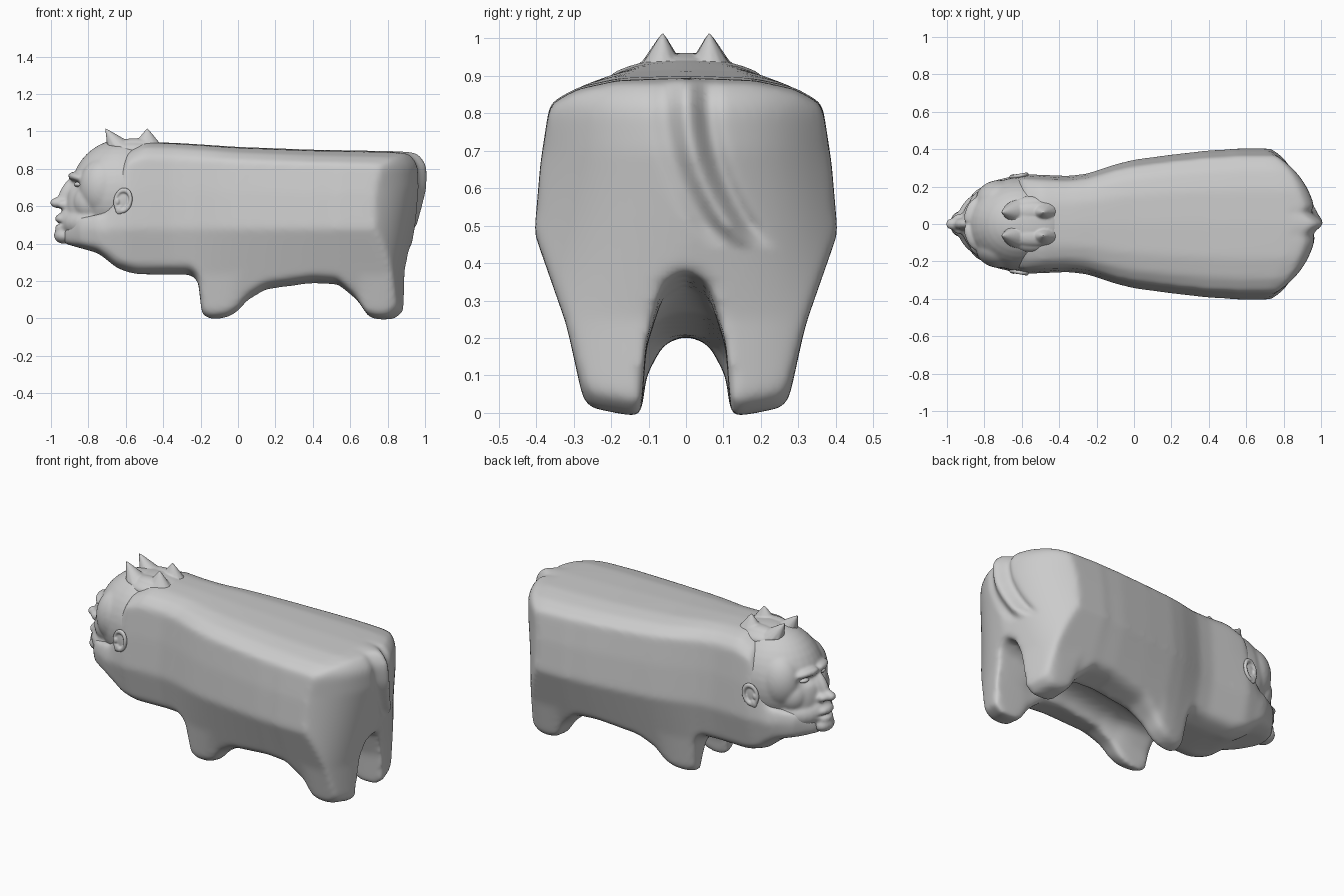
import bpy, bmesh, math
from math import exp, radians

if "Cube" in bpy.data.objects:
    bpy.data.objects.remove(bpy.data.objects["Cube"])

# ---------- helpers ----------
def interp(pairs, x):
    if x <= pairs[0][0]:
        return pairs[0][1]
    for (a, u), (b, v) in zip(pairs, pairs[1:]):
        if x <= b:
            return u + (v - u) * (x - a) / (b - a)
    return pairs[-1][1]

def ball(name, loc, r, rot=(0, 0, 0)):
    bpy.ops.mesh.primitive_uv_sphere_add(segments=32, ring_count=20, radius=1, location=loc, rotation=rot)
    o = bpy.context.object
    o.name, o.scale = name, r
    return o

def cone(name, base, tip, radius):
    bm = bmesh.new()
    ring = [bm.verts.new((base[0] + radius[0] * math.cos(a), base[1] + radius[1] * math.sin(a), base[2]))
            for a in [i * math.pi / 6 for i in range(12)]]
    top = bm.verts.new(tip)
    for i in range(12):
        bm.faces.new((ring[i], ring[(i + 1) % 12], top))
    bm.faces.new(ring[::-1])
    me = bpy.data.meshes.new(name)
    bm.to_mesh(me)
    bm.free()
    o = bpy.data.objects.new(name, me)
    bpy.context.collection.objects.link(o)
    return o

def fuse(parts, name, voxel, steps):
    """join parts, melt them into one skin and relax it"""
    bpy.ops.object.select_all(action='DESELECT')
    for p in parts:
        p.select_set(True)
    bpy.context.view_layer.objects.active = parts[0]
    if len(parts) > 1:
        bpy.ops.object.join()
    o = bpy.context.object
    o.name = name
    bpy.ops.object.transform_apply(location=True, rotation=True, scale=True)
    m = o.modifiers.new("skin", 'REMESH')
    m.mode, m.voxel_size, m.use_smooth_shade = 'VOXEL', voxel, True
    bpy.ops.object.modifier_apply(modifier=m.name)
    m = o.modifiers.new("relax", 'SMOOTH')
    m.factor, m.iterations = 0.5, steps
    bpy.ops.object.modifier_apply(modifier=m.name)
    return o

# ---------- body: cross-sections lofted along x, legs included ----------
WIDTH = [(-.93, .07), (-.85, .18), (-.75, .235), (-.6, .268), (-.35, .258), (-.25, .27), (-.1, .32), (0, .345),
         (.2, .372), (.4, .395), (.6, .405), (1, .405)]
TOP = [(-.93, .50), (-.85, .56), (-.7, .59), (-.6, .90), (-.5, .945), (-.3, .937), (0, .917),
       (.4, .902), (.9, .894), (1, .885)]
LOW = [(-.93, .40), (-.75, .35), (-.65, .265), (-.55, .233), (-.25, .235), (-.21, .19), (-.195, .01),
       (-.15, -.012), (-.06, -.005), (.0, .03), (.05, .09), (.15, .15), (.4, .185), (.55, .175), (.68, .09),
       (.76, .0), (.84, -.014), (.93, -.01), (1, .03)]
ARCH = [(-.93, .40), (-.75, .35), (-.6, .25), (-.2, .205), (.1, .21), (.5, .27), (.7, .34), (1, .385)]

def section(x):
    w, zt, zb, zc = (interp(t, x) for t in (WIDTH, TOP, LOW, ARCH))
    zc = max(zc, zb)
    zm, wi = min(.48, .56 * zt + .44 * zb), min(.12, .5 * w)
    out = lambda z: w * (1 - .285 * (zm - max(z, .11)) / .33)
    zl = zb + min(.05, .3 * (zm - zb))
    half = [(.45 * w, zt - .006), (.72 * w, zt - .03), (.9 * w, zt - .17 * (zt - zm)),
            (.96 * w, zm + .45 * (zt - zm)), (w, zm), (out((zm + zb) / 2), (zm + zb) / 2),
            (out(zl), zl), (.92 * out(zb), zb + .5 * (zl - zb)), (wi, zb),
            (.88 * wi, zb + .5 * (zc - zb)), (.5 * wi, zc - .1 * (zc - zb))]
    return [(0, zt)] + half + [(0, zc)] + [(-y, z) for y, z in reversed(half)]

bm = bmesh.new()
rings = []
for i in range(98):
    x = -.93 + i * 1.93 / 97
    rings.append([bm.verts.new((x, y, z)) for y, z in section(x)])
n = len(rings[0])
for a, b in zip(rings, rings[1:]):
    for j in range(n):
        bm.faces.new((a[j], a[(j + 1) % n], b[(j + 1) % n], b[j]))
caps = [bm.faces.new(rings[0]), bm.faces.new(rings[-1])]
bmesh.ops.triangulate(bm, faces=caps)
bmesh.ops.recalc_face_normals(bm, faces=bm.faces)
me = bpy.data.meshes.new("body")
bm.to_mesh(me)
bm.free()
body = bpy.data.objects.new("body", me)
bpy.context.collection.objects.link(body)
body = fuse([body], "body", .016, 2)

# round the rump in plan and slope it inward towards the hind feet
for v in body.data.vertices:
    if v.co.x > .5:
        y, z = abs(v.co.y), v.co.z
        drop = min(1, max(0, (.7 - z) / .45))
        rise = max(0, z - .79) / .1
        end = .985 - (.2 * y + 3 * y ** 3) * (1 - .5 * drop) - .08 * drop - .06 * rise ** 2
        v.co.x = .5 + (v.co.x - .5) / .5 * (end - .5)
body = fuse([body], "body", .0125, 12)

# tail: a curved ridge on the rump with a groove on each side
for v in body.data.vertices:
    x, y, z = v.co
    if x > .8 and z > .4:
        s = max(0, (.86 - z) / .38)
        d = y - .125 * s ** 2.2
        fade = min(1, max(0, (z - .44) / .06)) * min(1, (x - .8) / .07)
        v.co.x += fade * (.026 * exp(-(d / .03) ** 2)
                          - .02 * exp(-((d - .06) / .026) ** 2) - .012 * exp(-((d + .06) / .03) ** 2))

# ---------- head ----------
P = [ball("cranium", (-.61, 0, .675), (.285, .25, .285)),
     ball("face", (-.78, 0, .59), (.145, .165, .2)),
     ball("jaw", (-.76, 0, .51), (.19, .185, .115)),
     ball("muzzle", (-.87, 0, .515), (.09, .105, .10)),
     ball("chin", (-.93, 0, .443), (.055, .07, .045)),
     ball("upper_lip", (-.945, 0, .532), (.034, .062, .028)),
     ball("lower_lip", (-.945, 0, .483), (.034, .055, .026)),
     ball("nose_bridge", (-.918, 0, .668), (.036, .03, .09), (0, radians(25), 0)),
     ball("nose_tip", (-.958, 0, .618), (.05, .034, .03))]
for s in (1, -1):
    P += [ball("nostril", (-.932, s * .034, .608), (.034, .022, .023)),
          ball("brow", (-.868, s * .07, .757), (.034, .075, .026), (radians(-6 * s), 0, radians(-22 * s))),
          ball("cheek", (-.79, s * .105, .62), (.09, .08, .10)),
          ball("temple", (-.72, s * .12, .70), (.13, .115, .16))]
head = fuse(P, "head", .008, 14)

# press in the eye sockets and the mouth line
for v in head.data.vertices:
    x, y, z = v.co
    if x < -.74:
        e = ((abs(y) - .085) / .038) ** 2 + ((z - .716) / .024) ** 2
        m = (y / .06) ** 4 + ((z - .508) / .008) ** 2
        v.co.x += .024 * exp(-e) + .014 * exp(-m)

# ---------- eyes and ears ----------
for s, side in ((1, "left"), (-1, "right")):
    ball("eye_" + side, (-.853, s * .084, .716), (.024, .032, .014), (0, 0, radians(-20 * s)))
    bpy.ops.object.shade_smooth()
    bpy.ops.mesh.primitive_torus_add(major_segments=32, minor_segments=12, major_radius=.043,
                                     minor_radius=.011, location=(-.615, s * .258, .63),
                                     rotation=(radians(90), radians(12), radians(10 * s)))
    rim = bpy.context.object
    rim.scale = (.95, 1.3, 1)
    fuse([rim, ball("lobe", (-.635, s * .254, .58), (.022, .012, .025)),
          ball("shell", (-.615, s * .25, .63), (.036, .009, .048)),
          ball("flap", (-.645, s * .255, .625), (.014, .012, .02))], "ear_" + side, .005, 3)

# ---------- crown spikes ----------
C = [ball("crown_pad", (-.55, 0, .90), (.17, .15, .062))]
for s in (1, -1):
    C += [cone("front_spike", (-.62, s * .066, .92), (-.712, s * .062, 1.02), (.08, .065)),
          cone("rear_spike", (-.485, s * .066, .91), (-.485, s * .062, 1.02), (.09, .065)),
          ball("ridge", (-.54, s * .066, .925), (.13, .055, .038))]
fuse(C, "crown_spikes", .006, 4)
